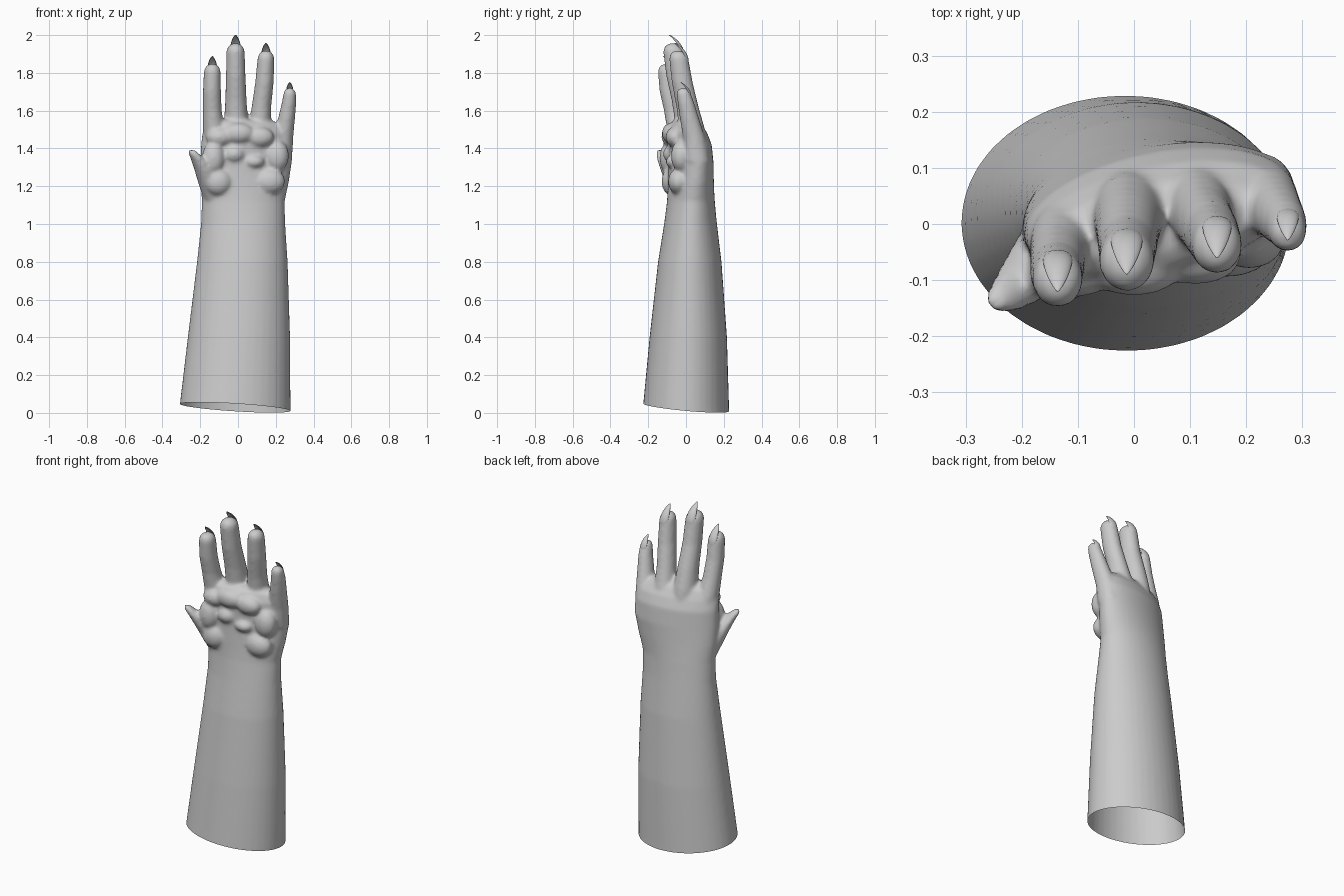
import bpy, bmesh, math
from mathutils import Vector

skin = bpy.data.materials.new("light grey")
skin.diffuse_color = (0.6, 0.6, 0.6, 1)


def loft(bm, sections, sides=40):
    """Closed skin over tilted elliptical sections: z, x, y, rx, ry, tilt."""
    rings = []
    for z, x, y, rx, ry, tilt in sections:
        c, s = math.cos(tilt), math.sin(tilt)
        ring = []
        for i in range(sides):
            a = 2 * math.pi * i / sides
            u, v = rx * math.cos(a), ry * math.sin(a)
            ring.append(bm.verts.new((x + u * c - v * s, y + u * s + v * c, z)))
        rings.append(ring)
    for lo, hi in zip(rings, rings[1:]):
        for i in range(sides):
            j = (i + 1) % sides
            bm.faces.new((lo[i], lo[j], hi[j], hi[i]))
    bm.faces.new(rings[0][::-1])
    bm.faces.new(rings[-1])


def pad(bm, centre, size):
    """Soft ellipsoid mound."""
    made = bmesh.ops.create_icosphere(bm, subdivisions=3, radius=1)["verts"]
    for v in made:
        v.co = Vector([c + s * p for c, s, p in zip(centre, size, v.co)])


def make_object(name, bm):
    mesh = bpy.data.meshes.new(name)
    bm.to_mesh(mesh)
    bm.free()
    for p in mesh.polygons:
        p.use_smooth = True
    mesh.materials.append(skin)
    obj = bpy.data.objects.new(name, mesh)
    bpy.context.collection.objects.link(obj)
    return obj


bm = bmesh.new()

# forearm, wrist and palm
loft(bm, [
    (-0.12, -0.022, 0.000, 0.300, 0.234, 0.00),
    (0.03, -0.016, 0.000, 0.294, 0.228, 0.00),
    (0.40, 0.005, 0.012, 0.271, 0.205, 0.00),
    (0.80, 0.023, 0.020, 0.240, 0.168, 0.00),
    (1.00, 0.027, 0.024, 0.223, 0.140, 0.02),
    (1.12, 0.028, 0.026, 0.220, 0.126, 0.08),
    (1.22, 0.035, 0.026, 0.236, 0.118, 0.15),
    (1.32, 0.042, 0.026, 0.246, 0.112, 0.20),
    (1.42, 0.045, 0.020, 0.245, 0.108, 0.20),
    (1.48, 0.045, 0.008, 0.238, 0.096, 0.20),
    (1.53, 0.030, -0.005, 0.200, 0.075, 0.20),
    (1.55, 0.025, -0.010, 0.150, 0.045, 0.20),
])

# fingers: z, x, y, radius, from knuckle to centre of the rounded tip
fingers = {
    "index": [(1.40, -0.120, -0.01, 0.060), (1.50, -0.128, -0.035, 0.058),
              (1.60, -0.136, -0.060, 0.050), (1.70, -0.138, -0.085, 0.048),
              (1.805, -0.136, -0.098, 0.045)],
    "middle": [(1.42, -0.008, 0.03, 0.066), (1.53, -0.010, 0.015, 0.064),
               (1.65, -0.011, -0.010, 0.057), (1.78, -0.012, -0.045, 0.052),
               (1.91, -0.013, -0.065, 0.049)],
    "ring": [(1.40, 0.108, 0.04, 0.062), (1.51, 0.115, 0.030, 0.060),
             (1.62, 0.124, 0.008, 0.052), (1.75, 0.140, -0.020, 0.049),
             (1.875, 0.148, -0.038, 0.045)],
    "little": [(1.33, 0.228, 0.06, 0.058), (1.45, 0.240, 0.045, 0.052),
               (1.56, 0.257, 0.018, 0.045), (1.64, 0.270, 0.000, 0.039),
               (1.688, 0.274, -0.012, 0.034)],
}
for path in fingers.values():
    z, x, y, r = path[-1]
    tip = [(z + r * math.sin(a), x, y - 0.1 * r * math.sin(a), r * math.cos(a))
           for a in (0.4, 0.8, 1.15, 1.45)]
    loft(bm, [(z, x, y, r, r * 1.14, 0) for z, x, y, r in path + tip], 24)

# thumb stub, tapering outwards to a blunt point
loft(bm, [(1.10, -0.110, 0.000, 0.060, 0.060, 0.5),
          (1.20, -0.145, -0.040, 0.060, 0.062, 0.5),
          (1.28, -0.180, -0.080, 0.048, 0.055, 0.5),
          (1.34, -0.212, -0.112, 0.036, 0.042, 0.5),
          (1.375, -0.236, -0.132, 0.027, 0.030, 0.5),
          (1.392, -0.246, -0.138, 0.014, 0.016, 0.5)], 24)

# palm pads around a shallow hollow
for centre, size in [
    ((-0.105, -0.075, 1.225), (0.075, 0.055, 0.075)),
    ((-0.130, -0.085, 1.350), (0.060, 0.055, 0.090)),
    ((0.165, -0.040, 1.225), (0.085, 0.055, 0.070)),
    ((0.205, -0.025, 1.360), (0.065, 0.055, 0.085)),
    ((-0.100, -0.080, 1.460), (0.070, 0.050, 0.050)),
    ((0.000, -0.080, 1.480), (0.085, 0.048, 0.055)),
    ((0.110, -0.060, 1.460), (0.080, 0.048, 0.055)),
    ((-0.020, -0.080, 1.370), (0.055, 0.042, 0.045)),
    ((0.085, -0.066, 1.330), (0.055, 0.042, 0.035)),
]:
    pad(bm, centre, size)

# fuse the parts into one soft skin
source = make_object("arm_source", bm)
remesh = source.modifiers.new("fuse", "REMESH")
remesh.mode = "VOXEL"
remesh.voxel_size = 0.01
soften = source.modifiers.new("soften", "SMOOTH")
soften.factor = 0.5
soften.iterations = 7
graph = bpy.context.evaluated_depsgraph_get()
fused = bpy.data.meshes.new_from_object(source.evaluated_get(graph))
bm = bmesh.new()
bm.from_mesh(fused)
bpy.data.objects.remove(source)

# slanted open rim at the bottom of the forearm
bmesh.ops.bisect_plane(bm, geom=bm.verts[:] + bm.edges[:] + bm.faces[:],
                       plane_co=(0, 0, 0.028), plane_no=(0.063, 0.09, 1),
                       clear_inner=True)
make_object("arm_and_hand", bm)

# hooked nails: offset back, offset up, half width, in finger radii
profile = [(1.10, -1.15, 0.25), (1.17, -0.80, 0.52), (1.19, -0.2, 0.62),
           (1.04, 0.45, 0.64), (0.62, 1.10, 0.58), (0.10, 1.55, 0.40),
           (-0.25, 1.78, 0.22), (-0.50, 1.90, 0.05)]
for name, path in fingers.items():
    z, x, y, r = path[-1]
    bm = bmesh.new()
    rows = []
    for k, (back, up, half) in enumerate(profile):
        a, b = profile[max(k - 1, 0)], profile[min(k + 1, len(profile) - 1)]
        t = Vector((b[0] - a[0], b[1] - a[1])).normalized()
        row = []
        for i in range(9):
            ang = (i - 4) / 4 * 1.3
            sag = 0.65 * half * (1 - math.cos(ang))
            row.append(bm.verts.new((x + r * half * math.sin(ang),
                                     y + r * (back - sag * t.y),
                                     z + r * (up + sag * t.x))))
        rows.append(row)
    for lo, hi in zip(rows, rows[1:]):
        for i in range(8):
            bm.faces.new((lo[i + 1], lo[i], hi[i], hi[i + 1]))
    nail = make_object(name + "_nail", bm)
    thick = nail.modifiers.new("thickness", "SOLIDIFY")
    thick.thickness = 0.004
    smooth = nail.modifiers.new("rounding", "SUBSURF")
    smooth.levels = smooth.render_levels = 1
